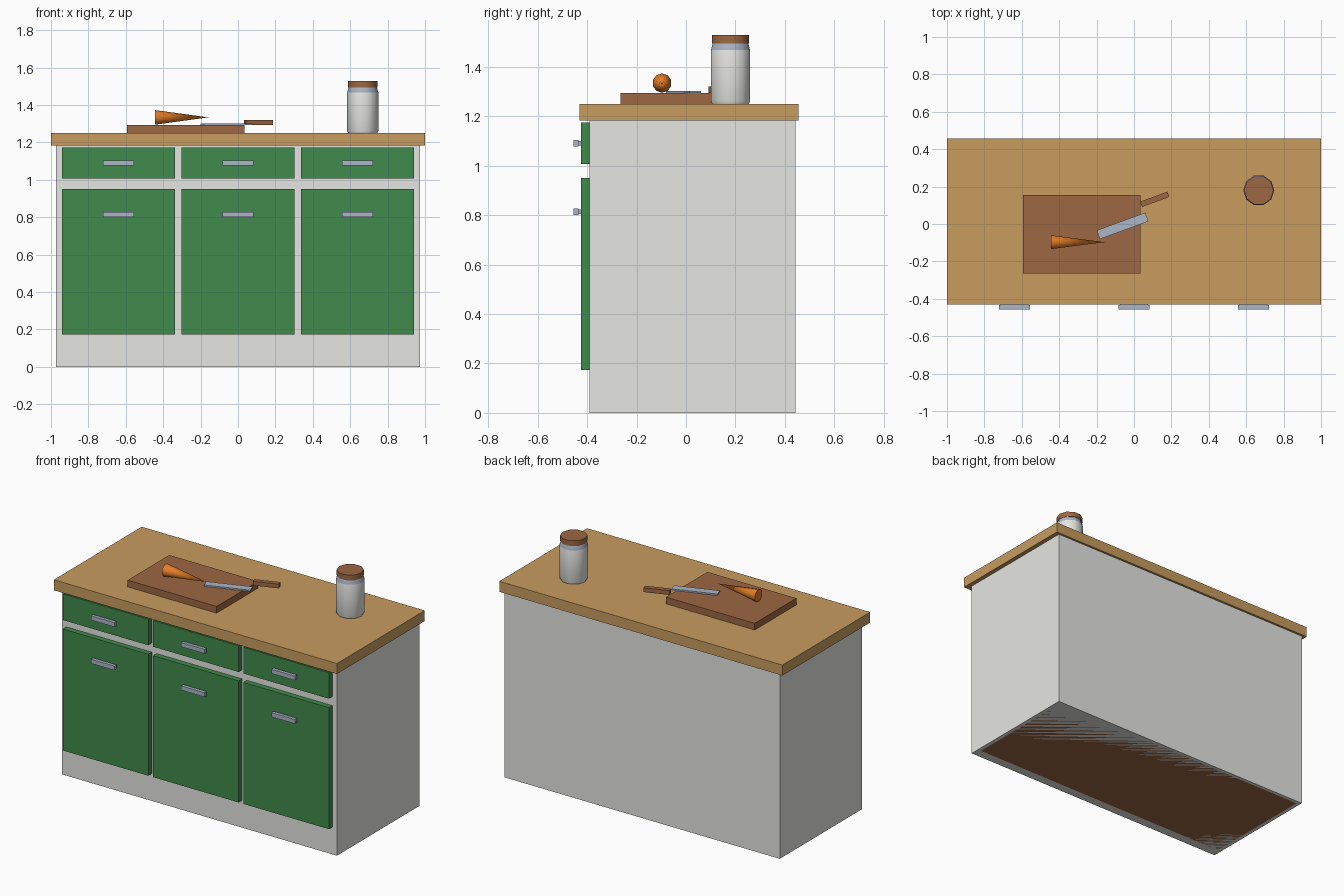
import bpy, bmesh, math
from mathutils import Matrix, Vector

if "Cube" in bpy.data.objects:
    bpy.data.objects.remove(bpy.data.objects["Cube"])


def material(name, r, g, b):
    lin = [((c / 255 + 0.055) / 1.055) ** 2.4 for c in (r, g, b)]
    m = bpy.data.materials.new(name)
    m.diffuse_color = (*lin, 1)
    m.use_nodes = True
    m.node_tree.nodes["Principled BSDF"].inputs["Base Color"].default_value = m.diffuse_color
    return m


GREY = material("light grey", 229, 229, 226)
WOOD = material("light wood", 200, 156, 96)
BROWN = material("dark wood", 157, 103, 66)
GREEN = material("cabinet green", 65, 139, 76)
METAL = material("blue grey metal", 172, 182, 199)
ORANGE = material("carrot orange", 228, 126, 40)


def finish(name, bm, mats, smooth=False):
    bmesh.ops.recalc_face_normals(bm, faces=bm.faces)
    me = bpy.data.meshes.new(name)
    bm.to_mesh(me)
    bm.free()
    ob = bpy.data.objects.new(name, me)
    bpy.context.collection.objects.link(ob)
    for m in mats:
        me.materials.append(m)
    if smooth:
        bpy.ops.object.select_all(action='DESELECT')
        ob.select_set(True)
        bpy.context.view_layer.objects.active = ob
        bpy.ops.object.shade_smooth_by_angle(angle=math.radians(40))
    return ob


def box(name, x, y, z, mat, turn=0.0):
    """Box from (min, max) ranges, turned about its own vertical axis."""
    bm = bmesh.new()
    bmesh.ops.create_cube(bm, size=1)
    size = Vector([r[1] - r[0] for r in (x, y, z)])
    mid = Vector([(r[1] + r[0]) / 2 for r in (x, y, z)])
    bm.transform(Matrix.Translation(mid) @ Matrix.Rotation(turn, 4, 'Z')
                 @ Matrix.Diagonal((*size, 1)))
    return finish(name, bm, [mat])


def lathe(name, rings, place, mats, sides=10, band=None):
    """Capped solid of (radius, height) rings; band(height) picks the material."""
    bm = bmesh.new()
    loops = [[bm.verts.new((r * math.cos(2 * math.pi * i / sides),
                            r * math.sin(2 * math.pi * i / sides), h))
              for i in range(sides)] for r, h in rings]
    for a, b in zip(loops, loops[1:]):
        for i in range(sides):
            j = (i + 1) % sides
            bm.faces.new((a[i], a[j], b[j], b[i]))
    for (r, h), loop in ((rings[0], loops[0]), (rings[-1], loops[-1])):
        if r > 0:
            bm.faces.new(loop)
    # A zero radius ring becomes a single point
    bmesh.ops.remove_doubles(bm, verts=bm.verts, dist=1e-5)
    if band:
        for f in bm.faces:
            f.material_index = band(f.calc_center_median().z)
    bm.transform(place)
    return finish(name, bm, mats, smooth=True)


# Cabinet, base plate flush with its underside, and worktop
box("cabinet_body", (-0.972, 0.972), (-0.39, 0.442), (0, 1.185), GREY)
box("base_plate", (-0.947, 0.947), (-0.33, 0.42), (0, 0.17), BROWN)
box("worktop", (-1, 1), (-0.43, 0.456), (1.183, 1.25), WOOD)

# Three columns, each with a drawer above a door, and a pull on both
for i, cx in enumerate((-0.638, 0.0, 0.638)):
    for part, z, hz in (("door", (0.174, 0.95), 0.814),
                        ("drawer", (1.007, 1.174), 1.091)):
        box(f"{part}_{i + 1}", (cx - 0.302, cx + 0.302), (-0.425, -0.39), z, GREEN)
        box(f"{part}_pull_{i + 1}", (cx - 0.083, cx + 0.083), (-0.456, -0.434),
            (hz - 0.0135, hz + 0.0135), METAL)
        box(f"{part}_pull_mount_{i + 1}", (cx - 0.075, cx + 0.075), (-0.434, -0.425),
            (hz - 0.009, hz + 0.009), METAL)

# Cutting board and knife
box("cutting_board", (-0.594, 0.034), (-0.265, 0.155), (1.25, 1.293), BROWN)
turn = math.radians(20)
box("knife_blade", (-0.199, 0.077), (-0.035, 0.015), (1.293, 1.302), METAL, turn)
box("knife_handle", (0.033, 0.188), (0.117, 0.147), (1.293, 1.32), BROWN, turn)

# Carrot lying along x, with a thin green end
along = Matrix.Translation((-0.444, -0.097, 1.334)) @ Matrix.Rotation(math.pi / 2, 4, 'Y')
lathe("carrot", [(0.039, 0), (0, 0.285)], along, [ORANGE])
lathe("carrot_stem", [(0.003, 0.25), (0, 0.297)], along, [GREEN], sides=6)

# Jar with tinted shoulder and wooden lid
spot = Matrix.Translation((0.667, 0.18, 1.25))
lathe("jar", [(0.078, 0), (0.083, 0.012), (0.083, 0.218), (0.076, 0.244)],
      spot, [GREY, METAL], band=lambda h: int(h > 0.22))
lathe("jar_lid", [(0.079, 0.244), (0.079, 0.278)], spot, [BROWN])
